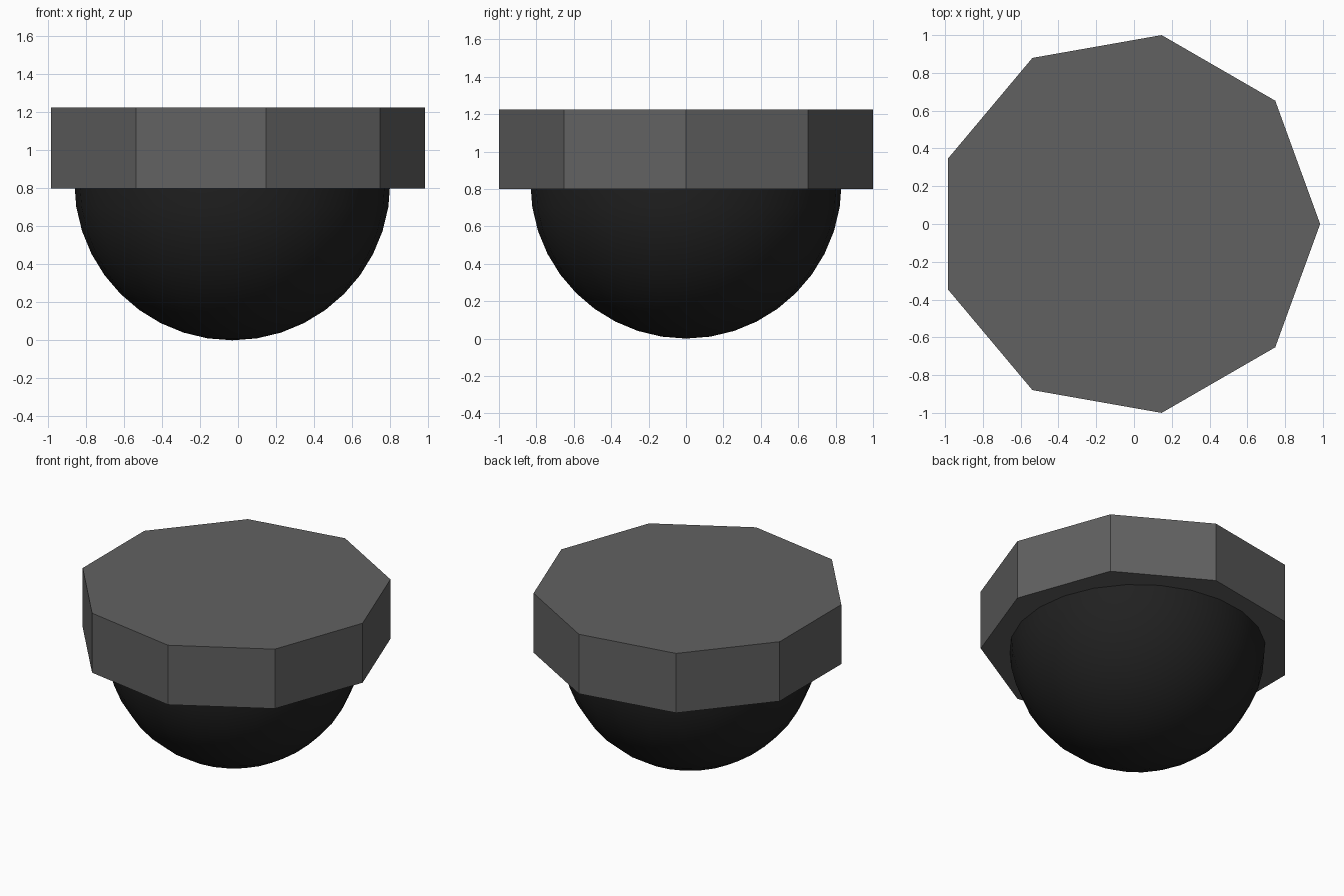
import bpy, bmesh, math

if "Cube" in bpy.data.objects:
    bpy.data.objects.remove(bpy.data.objects["Cube"])

CX = -0.03      # shared axis of both parts
R = 0.832       # dome radius


def material(name, v):
    m = bpy.data.materials.new(name)
    m.diffuse_color = (v, v, v, 1)
    m.use_nodes = True
    m.node_tree.nodes["Principled BSDF"].inputs["Base Color"].default_value = m.diffuse_color
    return m


# nine-sided cap slab, one corner pointing +x
bpy.ops.mesh.primitive_cylinder_add(vertices=9, radius=1.0154, depth=0.425,
                                    location=(CX, 0, 0.8 + 0.2125),
                                    rotation=(0, 0, math.radians(-90)))
cap = bpy.context.object
cap.name = "cap"
# put a corner exactly on +x whatever the primitive's start angle
v = cap.data.vertices[0].co
cap.rotation_euler.z = -math.atan2(v.y, v.x)
cap.data.materials.append(material("grey", 0.12))

# round dome below, upper half removed inside the slab
bpy.ops.mesh.primitive_uv_sphere_add(segments=24, ring_count=20, radius=R,
                                     location=(CX, 0, R))
dome = bpy.context.object
dome.name = "dome"
bm = bmesh.new()
bm.from_mesh(dome.data)
bmesh.ops.delete(bm, geom=[v for v in bm.verts if v.co.z > 0.01], context='VERTS')
bmesh.ops.holes_fill(bm, edges=[e for e in bm.edges if e.is_boundary], sides=0)
bm.to_mesh(dome.data)
bm.free()
dome.data.materials.append(material("black", 0.015))
bpy.ops.object.shade_smooth_by_angle(angle=math.radians(40))
